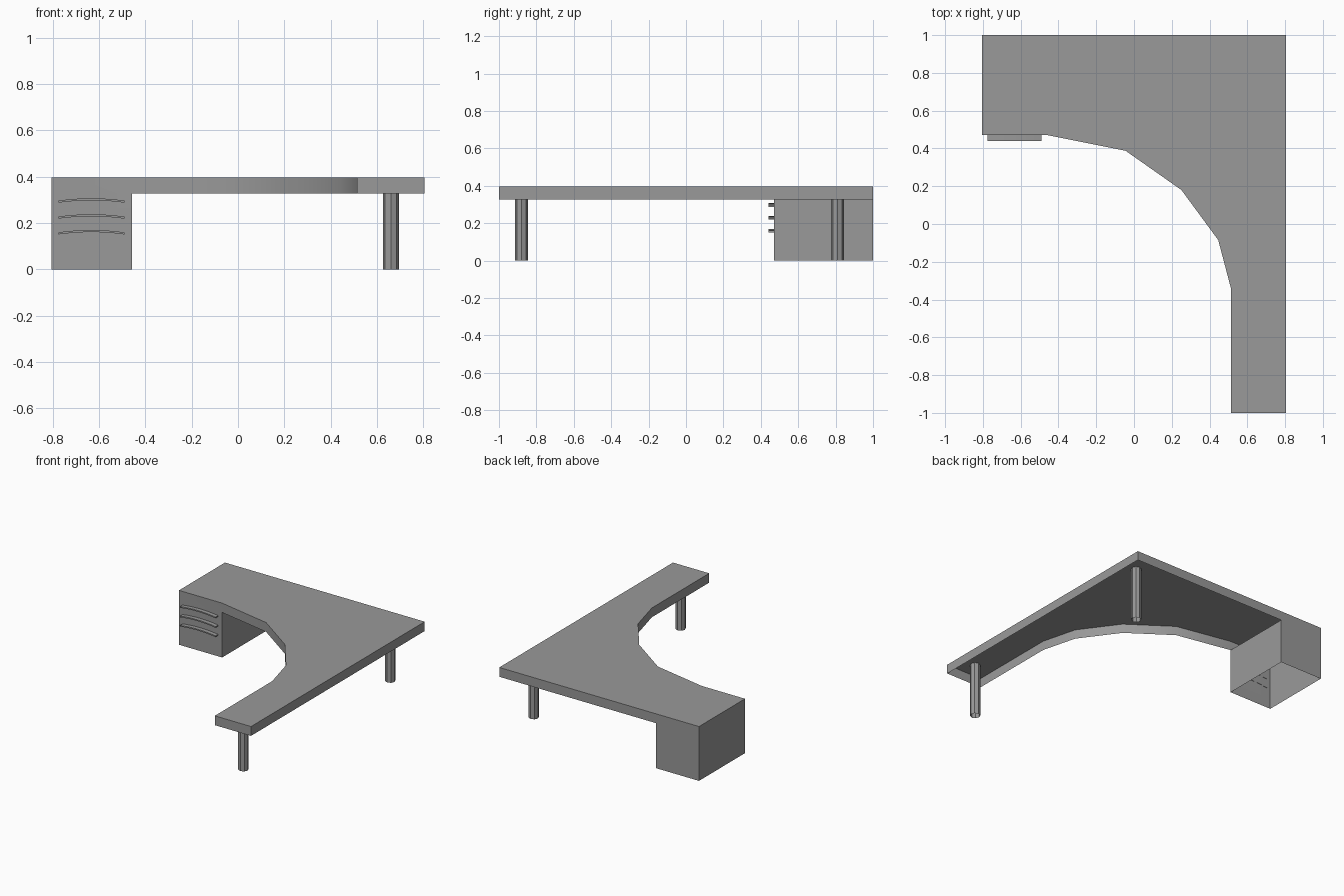
import bpy, bmesh, math

if "Cube" in bpy.data.objects:
    bpy.data.objects.remove(bpy.data.objects["Cube"])

TOP, RIM = 0.396, 0.328
LEFT, RIGHT, FRONT, SIDE = -0.805, 0.805, 0.47, -0.457

grey = bpy.data.materials.new("desk grey")
grey.use_nodes = True
colour = (0.32, 0.32, 0.32, 1)
grey.diffuse_color = colour
grey.node_tree.nodes["Principled BSDF"].inputs["Base Color"].default_value = colour


def finish(name, bm, location=(0, 0, 0)):
    """Weld the mesh, link it as an object and shade it."""
    bmesh.ops.remove_doubles(bm, verts=bm.verts, dist=0.0005)
    mesh = bpy.data.meshes.new(name)
    bm.to_mesh(mesh)
    bm.free()
    mesh.materials.append(grey)
    obj = bpy.data.objects.new(name, mesh)
    obj.location = location
    bpy.context.collection.objects.link(obj)
    bpy.ops.object.select_all(action='DESELECT')
    obj.select_set(True)
    bpy.context.view_layer.objects.active = obj
    bpy.ops.object.shade_smooth_by_angle(angle=math.radians(30))
    return obj


def walls(bm, outline, low, high):
    """Upright sheet around a counter-clockwise outline."""
    for (ax, ay), (bx, by) in zip(outline, outline[1:] + outline[:1]):
        corners = [(ax, ay, low), (bx, by, low), (bx, by, high), (ax, ay, high)]
        bm.faces.new([bm.verts.new(c) for c in corners])


# Desktop sheet with skirt, and the drawer cabinet hanging below it
curve = [(SIDE, FRONT), (-0.045, 0.388), (0.251, 0.18), (0.446, -0.085), (0.513, -0.34)]
outline = [(LEFT, FRONT)] + curve + [(0.513, -1), (RIGHT, -1), (RIGHT, 1), (SIDE, 1), (LEFT, 1)]
cabinet = [(LEFT, FRONT), (SIDE, FRONT), (SIDE, 1), (LEFT, 1)]
bm = bmesh.new()
bm.faces.new([bm.verts.new((x, y, TOP)) for x, y in outline])
walls(bm, outline, RIM, TOP)
walls(bm, cabinet, 0, RIM)
finish("desktop_and_cabinet", bm)

# Eight-sided tube legs
for name, y in (("front_leg", -0.88), ("back_leg", 0.81)):
    bm = bmesh.new()
    ring = [(0.035 * math.cos(i * math.pi / 4), 0.035 * math.sin(i * math.pi / 4)) for i in range(8)]
    walls(bm, ring, 0, TOP - 0.002)
    finish(name, bm, (0.66, y, 0))

# Bowed drawer handles
STEPS, HALF, RISE, THICK, DEPTH = 8, 0.143, 0.01, 0.009, 0.032
for number, z in enumerate((0.288, 0.219, 0.151), 1):
    bm = bmesh.new()
    ts = [2 * i / STEPS - 1 for i in range(STEPS + 1)]
    lower = [(HALF * t, RISE * (1 - t * t)) for t in ts]
    upper = [(x, h + THICK) for x, h in reversed(lower)]
    face = bm.faces.new([bm.verts.new((x, 0, h)) for x, h in lower + upper])
    grown = bmesh.ops.extrude_face_region(bm, geom=[face], use_keep_orig=True)
    moved = [v for v in grown["geom"] if isinstance(v, bmesh.types.BMVert)]
    bmesh.ops.translate(bm, verts=moved, vec=(0, DEPTH, 0))
    bmesh.ops.recalc_face_normals(bm, faces=bm.faces)
    finish(f"drawer_handle_{number}", bm, (-0.633, 0.44, z))
